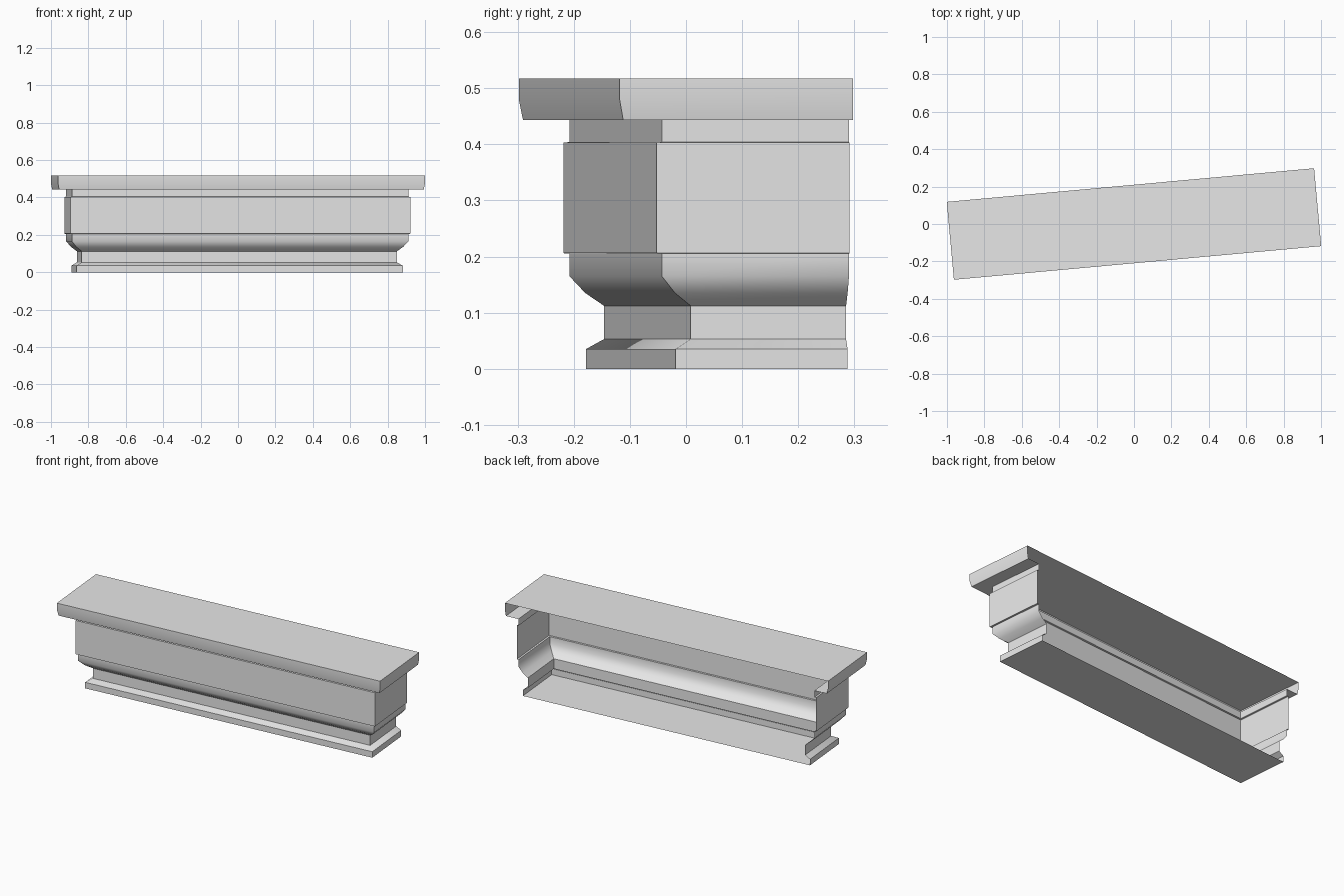
import bpy, bmesh, math
from mathutils import Matrix

cube = bpy.data.objects.get("Cube")
if cube:
    bpy.data.objects.remove(cube, do_unlink=True)

HALF_LENGTH, HALF_DEPTH = 0.986, 0.209
TURN = Matrix.Rotation(math.radians(5.23), 4, 'Z')

stone = bpy.data.materials.new("plain_grey")
stone.use_nodes = True
stone.diffuse_color = (0.8, 0.8, 0.8, 1)
stone.node_tree.nodes["Principled BSDF"].inputs["Base Color"].default_value = (0.8, 0.8, 0.8, 1)


def moulding(name, profile, cap=None):
    """Sweep (inset, height) points round both ends and the front; the back stays open."""
    bm = bmesh.new()
    rings = []
    for inset, z in profile:
        x, front = HALF_LENGTH - inset, -HALF_DEPTH + inset
        path = [(-x, HALF_DEPTH), (-x, front), (x, front), (x, HALF_DEPTH)]
        rings.append([bm.verts.new((px, py, z)) for px, py in path])
    for low, high in zip(rings, rings[1:]):
        for i in range(3):
            bm.faces.new((low[i], low[i + 1], high[i + 1], high[i]))
    if cap == "top":
        bm.faces.new(rings[-1])
    elif cap == "bottom":
        bm.faces.new(rings[0][::-1])
    # Soften the gentle curves, keep mitres and ledges crisp
    bm.normal_update()
    for face in bm.faces:
        face.smooth = True
    for edge in bm.edges:
        edge.smooth = edge.calc_face_angle(math.pi) < math.radians(45)
    bm.transform(TURN)
    mesh = bpy.data.meshes.new(name)
    bm.to_mesh(mesh)
    bm.free()
    mesh.materials.append(stone)
    obj = bpy.data.objects.new(name, mesh)
    bpy.context.collection.objects.link(obj)
    return obj


# Base with its sloped top and closed underside
moulding("base_plinth", [(0.11, 0), (0.11, 0.035), (0.14, 0.053)], cap="bottom")
# Narrow straight neck above the base
moulding("lower_neck", [(0.14, 0.053), (0.14, 0.112)])
# Flared curve below the broad band
moulding("flared_curve", [(0.14, 0.112), (0.109, 0.135), (0.083, 0.165), (0.083, 0.205)])
# Broad flat band with a small ledge at each edge
moulding("frieze_band", [(0.083, 0.205), (0.073, 0.206), (0.073, 0.403), (0.083, 0.404)])
# Neck and soffit under the crown
moulding("upper_neck", [(0.083, 0.404), (0.083, 0.443), (0.007, 0.443)])
# Overhanging crown with the flat top
moulding("crown", [(0.007, 0.443), (0, 0.48), (0, 0.517)], cap="top")
